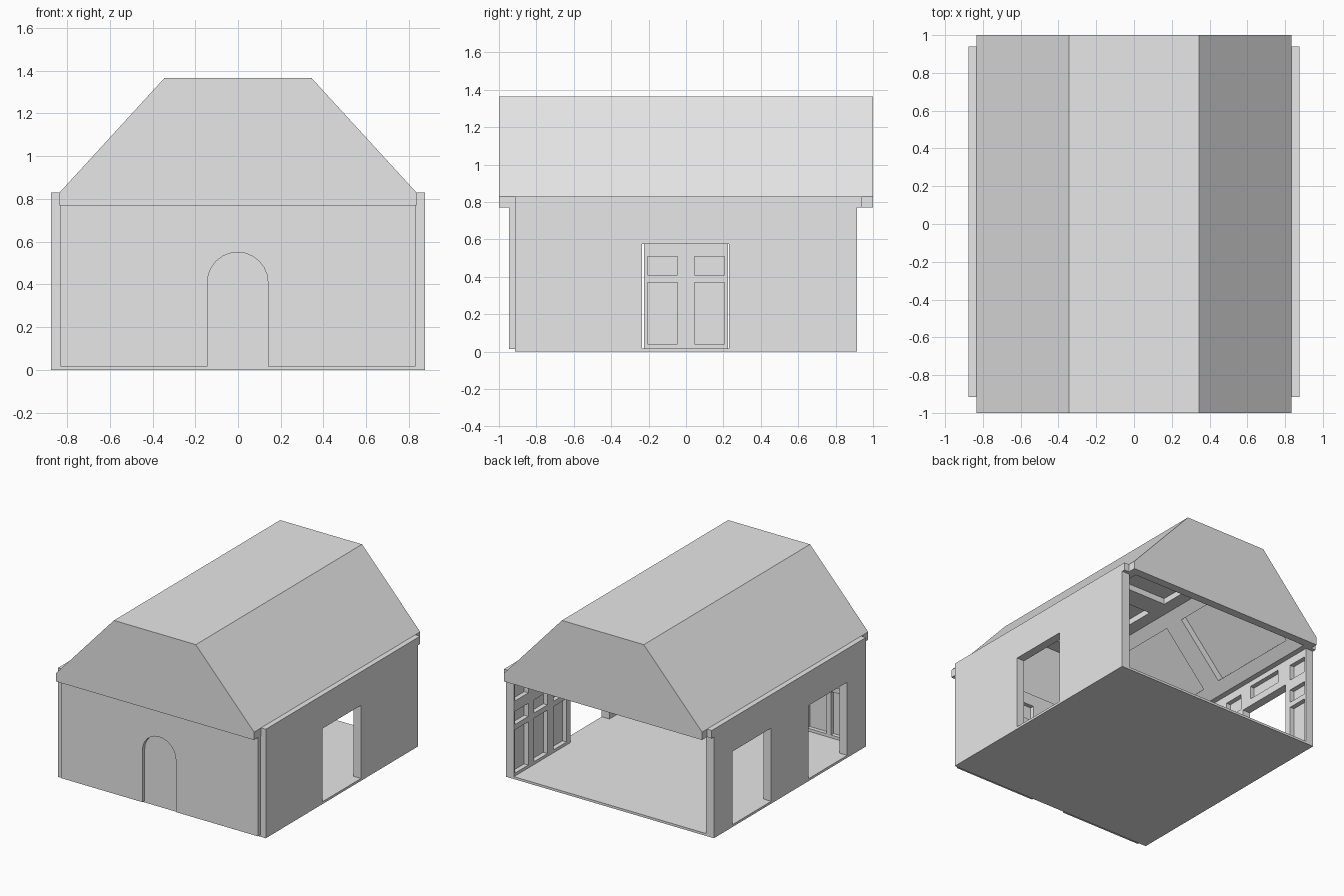
import bpy, bmesh, math
from mathutils import Matrix, Vector

cube = bpy.data.objects.get("Cube")
if cube:
    bpy.data.objects.remove(cube)

grey = bpy.data.materials.new("plain_grey")
grey.use_nodes = True
grey.diffuse_color = (0.8, 0.8, 0.8, 1)
grey.node_tree.nodes["Principled BSDF"].inputs["Base Color"].default_value = (0.8, 0.8, 0.8, 1)


def finish(name, bm):
    bmesh.ops.recalc_face_normals(bm, faces=bm.faces)
    mesh = bpy.data.meshes.new(name)
    bm.to_mesh(mesh)
    bm.free()
    mesh.materials.append(grey)
    obj = bpy.data.objects.new(name, mesh)
    bpy.context.collection.objects.link(obj)
    return obj


def box(x, y, z):
    """Matrix that places a unit cube between pairs of bounds."""
    centre = Vector(sum(p) / 2 for p in (x, y, z))
    size = [abs(p[1] - p[0]) for p in (x, y, z)]
    return Matrix.Translation(centre) @ Matrix.Diagonal((*size, 1))


def boxes(name, matrices):
    bm = bmesh.new()
    for m in matrices:
        bmesh.ops.create_cube(bm, size=1, matrix=m)
    return finish(name, bm)


def prism(name, profile, y0, y1):
    """Extrude an (x, z) profile along y."""
    bm = bmesh.new()
    face = bm.faces.new([bm.verts.new((x, y0, z)) for x, z in profile])
    new = bmesh.ops.extrude_face_region(bm, geom=[face])["geom"]
    bmesh.ops.translate(bm, vec=(0, y1 - y0, 0),
                        verts=[v for v in new if isinstance(v, bmesh.types.BMVert)])
    return finish(name, bm)


def cut(obj, cutter):
    """Subtract the cutter, keep the result and discard the cutter."""
    cutter.hide_render = True
    mod = obj.modifiers.new("cut", "BOOLEAN")
    mod.operation, mod.solver, mod.object = "DIFFERENCE", "EXACT", cutter
    deps = bpy.context.evaluated_depsgraph_get()
    mesh = bpy.data.meshes.new_from_object(obj.evaluated_get(deps))
    obj.modifiers.clear()
    obj.data = mesh
    bpy.data.objects.remove(cutter)


# Shared sizes
OUT, IN, RECESS = 0.875, 0.81, 0.845
DOOR_TOP, EAVE, GABLE_BASE, FLOOR = 0.575, 0.83, 0.77, 0.018
ROWS = [(0.04, 0.37), (0.41, 0.51), (0.59, 0.71)]

# Floor slab
boxes("floor", [box((-0.87, 0.87), (-0.915, 0.914), (0, FLOOR))])


# Side walls with doorways and framed recesses on the inner face
def side_wall(name, side, doors, columns):
    wall = boxes(name, [box((side * IN, side * OUT), (-0.915, 0.914), (0, EAVE))])
    cuts = []
    for a, b in doors:
        cuts.append(box((side * 0.7, side), (a, b), (FLOOR, DOOR_TOP)))
        cuts.append(box((side * 0.7, side * RECESS), (a + 0.08, b - 0.08), (0.63, 0.73)))
    for c in columns:
        for row in ROWS:
            cuts.append(box((side * 0.7, side * RECESS), (c - 0.08, c + 0.08), row))
    cut(wall, boxes(name + "_cutter", cuts))
    # plate along the wall top, running on to the rear gable
    boxes(name + "_top_plate", [box((side * IN, side * OUT), (0.914, 0.94), (GABLE_BASE, EAVE))])


side_wall("left_wall", 1, [(-0.235, 0.23)], [s * c for s in (-1, 1) for c in (0.36, 0.59, 0.82)])
side_wall("right_wall", -1, [(-0.69, -0.225), (0.225, 0.69)], [-0.82, -0.125, 0.125, 0.82])

# Front wall with a shallow arched door recess
front = boxes("front_wall", [box((-0.83, 0.83), (-0.947, -0.86), (0.015, 0.8))])
arch = [(-0.143, -0.1), (0.14, -0.1)]
for i in range(13):
    a = math.pi * i / 12
    arch.append((0.1415 * math.cos(a) - 0.0015, 0.41 + 0.14 * math.sin(a)))
cut(front, prism("arch_cutter", arch, -1.1, -0.918))
cut(front, boxes("front_cutter", [
    box((c - 0.08, c + 0.08), (-0.89, -0.7), row)
    for s in (-1, 1) for c in (s * 0.28, s * 0.5, s * 0.7) for row in ROWS]))

# Gable ends
outline = [(-0.835, GABLE_BASE), (0.835, GABLE_BASE), (0.835, EAVE),
           (0.345, 1.365), (-0.345, 1.365), (-0.835, EAVE)]
prism("front_gable", outline, -1, -0.915)
prism("rear_gable", outline, 0.936, 1)

# Hollow roof shell
inner = [(0.769, GABLE_BASE), (0.305, 1.275)]
half = [(0.835, GABLE_BASE), (0.835, EAVE), (0.345, 1.365)]
ring = (half + [(-x, z) for x, z in reversed(half)]
        + [(-x, z) for x, z in inner] + list(reversed(inner)))
roof = prism("roof", ring, -0.915, 0.936)

# Recessed bays between rafters on the underside of the roof
bays = []
slope = Vector((inner[1][0] - inner[0][0], 0, inner[1][1] - inner[0][1]))
for end in (-1, 1):
    bays.append(box((-0.21, 0.21), (end * 0.08, end * 0.8), (1.1, 1.32)))
    for side in (-1, 1):
        tilt = math.atan2(-slope.z, side * slope.x)
        mid = Vector((side * 0.537, end * 0.45, 1.0225))
        bays.append(Matrix.Translation(mid) @ Matrix.Rotation(tilt, 4, "Y")
                    @ Matrix.Diagonal((0.5, 0.74, 0.1, 1)))
cut(roof, boxes("bay_cutter", bays))
